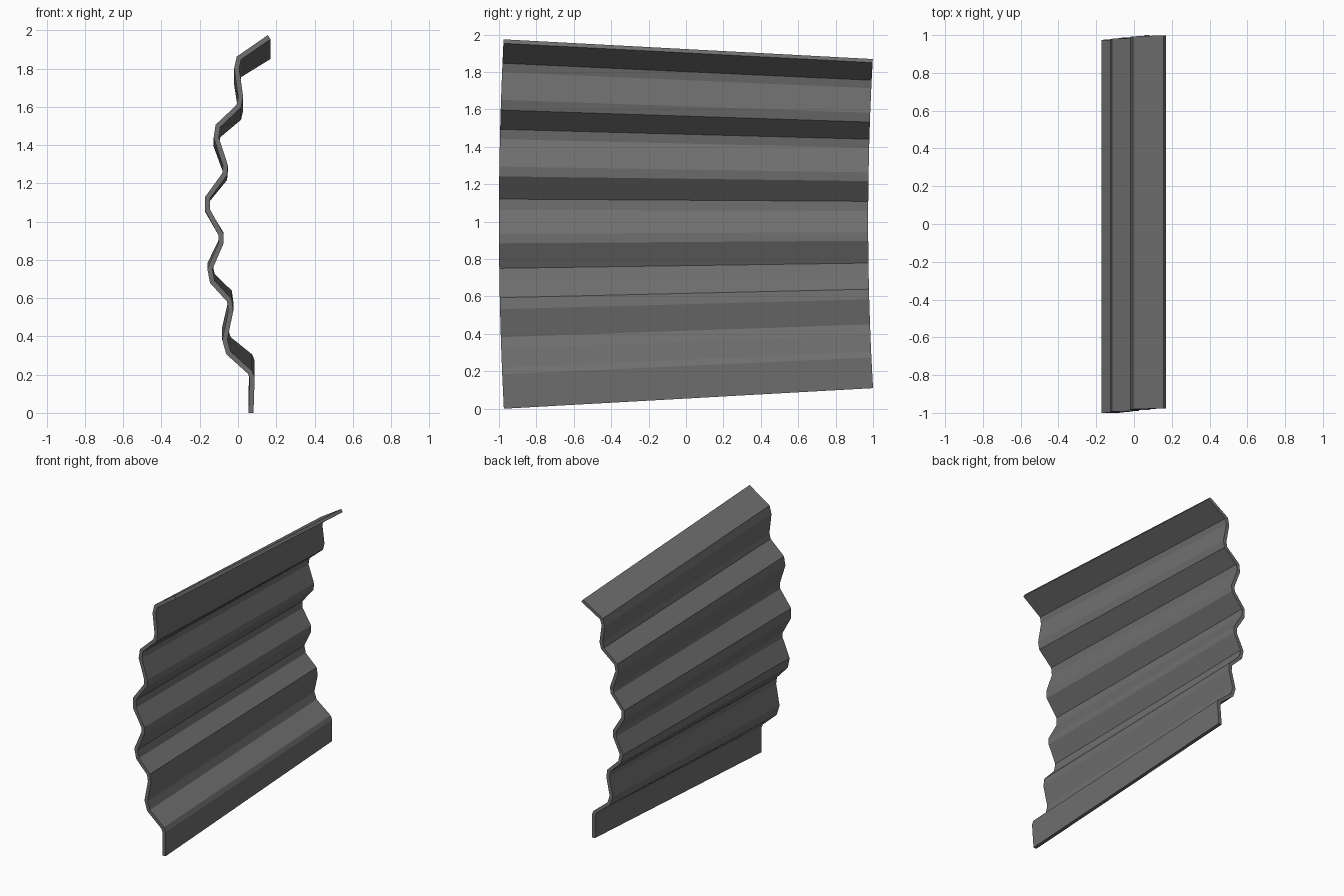
import bpy, bmesh
from mathutils import Vector

if "Cube" in bpy.data.objects:
    bpy.data.objects.remove(bpy.data.objects["Cube"])

THICK = 0.026
HALF_LEN = 0.987
TAPER = 0.891      # far end is shorter in z

# Centreline of the bent, corrugated sheet (x, z)
path = [Vector(p) for p in [
    (.068, 0), (.074, .182), (.063, .212), (-.050, .314), (-.069, .382),
    (-.038, .533), (-.045, .588), (-.134, .685), (-.147, .752),
    (-.089, .887), (-.089, .932), (-.159, 1.06), (-.159, 1.125),
    (-.070, 1.247), (-.066, 1.293), (-.114, 1.44), (-.105, 1.50),
    (.004, 1.603), (.014, 1.652), (-.007, 1.80), (.005, 1.855), (.163, 1.964)]]


def offset(points, d):
    """Mitred parallel of an open polyline."""
    out = []
    normals = []
    for a, b in zip(points, points[1:]):
        t = (b - a).normalized()
        normals.append(Vector((t.y, -t.x)))
    for i, p in enumerate(points):
        n0 = normals[max(i - 1, 0)]
        n1 = normals[min(i, len(normals) - 1)]
        m = (n0 + n1).normalized()
        out.append(p + m * d / m.dot(n0))
    return out


right = offset(path, THICK / 2)
left = offset(path, -THICK / 2)
right[0].y = left[0].y = 0

# Loft the section between the tall near end and the short far end
bm = bmesh.new()


def row(points, side):
    s = TAPER if side > 0 else 1.0
    lift = 0.11 if side > 0 else 0.0
    verts = []
    for p in points:
        bow = 0.026 * (p.y - 1) ** 2 - 0.013   # ends bow gently along the height
        verts.append(bm.verts.new((p.x, side * HALF_LEN + bow, lift + p.y * s)))
    return verts


nr, nl, fr, fl = row(right, -1), row(left, -1), row(right, 1), row(left, 1)
for i in range(len(path) - 1):
    j = i + 1
    bm.faces.new((nr[i], fr[i], fr[j], nr[j]))
    bm.faces.new((nl[i], nl[j], fl[j], fl[i]))
    bm.faces.new((nr[i], nr[j], nl[j], nl[i]))
    bm.faces.new((fr[i], fl[i], fl[j], fr[j]))
bm.faces.new((nr[0], nl[0], fl[0], fr[0]))
bm.faces.new((nr[-1], fr[-1], fl[-1], nl[-1]))
bmesh.ops.recalc_face_normals(bm, faces=bm.faces)

mesh = bpy.data.meshes.new("corrugated_sheet")
bm.to_mesh(mesh)
bm.free()
obj = bpy.data.objects.new("corrugated_sheet", mesh)
bpy.context.collection.objects.link(obj)

# Dark grey metal
mat = bpy.data.materials.new("dark_metal")
mat.diffuse_color = (0.16, 0.16, 0.16, 1)
mat.use_nodes = True
mat.node_tree.nodes["Principled BSDF"].inputs["Base Color"].default_value = mat.diffuse_color
mesh.materials.append(mat)
